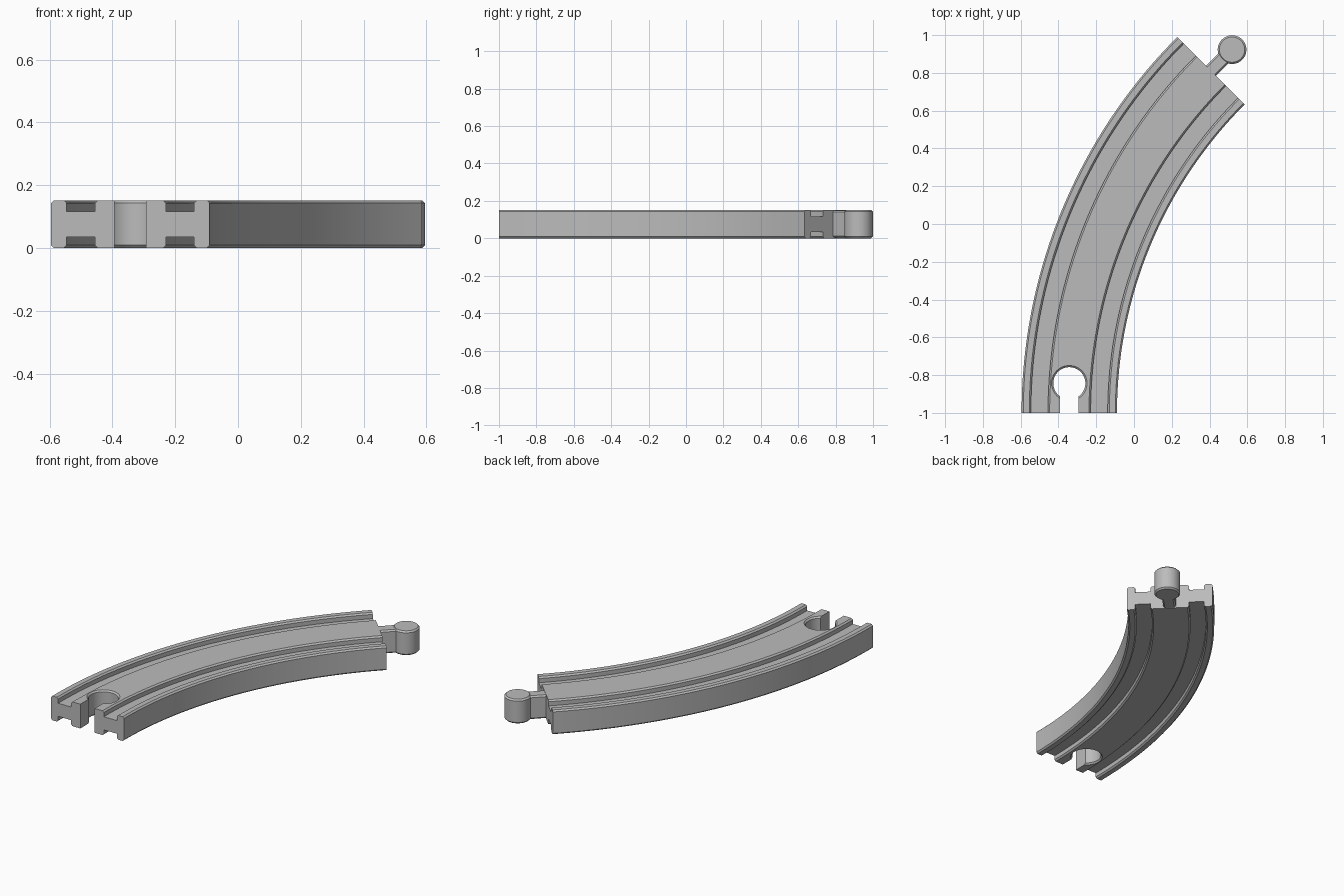
import bpy, bmesh
from math import radians, sin, cos, tau
from mathutils import Matrix

if "Cube" in bpy.data.objects:
    bpy.data.objects.remove(bpy.data.objects["Cube"])

HEIGHT = 0.152
CHAMFER = 0.009
CX, CY = 2.22, -1.0             # centre of the bend
R_MID, HALF_W = 2.5625, 0.2525
ANGLE = radians(45)
REACH = 0.157                   # end face to centre of knob or socket

grey = bpy.data.materials.new("plain grey")
grey.use_nodes = True
colour = (0.5, 0.5, 0.5, 1)
grey.diffuse_color = colour
grey.node_tree.nodes["Principled BSDF"].inputs["Base Color"].default_value = colour


def loft(name, rings):
    """Skin a list of equal point rings and cap both ends."""
    bm = bmesh.new()
    loops = [[bm.verts.new(p) for p in ring] for ring in rings]
    n = len(loops[0])
    for a, b in zip(loops, loops[1:]):
        for i in range(n):
            j = (i + 1) % n
            bm.faces.new((a[i], a[j], b[j], b[i]))
    bm.faces.new(loops[0])
    bm.faces.new(loops[-1])
    bmesh.ops.recalc_face_normals(bm, faces=bm.faces)
    mesh = bpy.data.meshes.new(name)
    bm.to_mesh(mesh)
    bm.free()
    mesh.materials.append(grey)
    ob = bpy.data.objects.new(name, mesh)
    bpy.context.collection.objects.link(ob)
    return ob


def activate(ob):
    bpy.ops.object.select_all(action='DESELECT')
    ob.select_set(True)
    bpy.context.view_layer.objects.active = ob


def smooth(ob):
    activate(ob)
    bpy.ops.object.shade_smooth_by_angle(angle=radians(30))


def disc_stack(name, x, y, levels, sides=48):
    """Upright round solid from (radius, z) levels."""
    return loft(name, [[(x + r * cos(tau * i / sides), y + r * sin(tau * i / sides), z)
                        for i in range(sides)] for r, z in levels])


def cut(target, cutter):
    cutter.hide_render = True
    activate(target)
    mod = target.modifiers.new("cut", 'BOOLEAN')
    mod.operation = 'DIFFERENCE'
    mod.solver = 'EXACT'
    mod.object = cutter
    bpy.ops.object.modifier_apply(modifier=mod.name)
    bpy.data.objects.remove(cutter)


# Track cross-section: one quarter, mirrored across and then top to bottom
c, floor = CHAMFER, 0.117
g_in, g_out = 0.113, 0.203      # wheel groove walls
quarter = [(g_in - c, HEIGHT), (g_in, HEIGHT - c), (g_in, floor), (g_out, floor),
           (g_out, HEIGHT - c), (g_out + c, HEIGHT),
           (HALF_W - c, HEIGHT), (HALF_W, HEIGHT - c)]
top = [(-u, z) for u, z in reversed(quarter)] + quarter
section = top + [(u, HEIGHT - z) for u, z in reversed(top)]

# Curved track body swept round the bend
STEPS = 48
rings = []
for s in range(STEPS + 1):
    a = ANGLE * s / STEPS
    rings.append([(CX - (R_MID + u) * cos(a), CY + (R_MID + u) * sin(a), z)
                  for u, z in section])
track = loft("curved_track", rings)

# Keyhole socket in the front end
sx, sy, sr = CX - R_MID, CY + REACH, 0.085
e = 0.02
cut(track, disc_stack("socket_cutter", sx, sy, [
    (sr + c + e, -e), (sr, c), (sr, HEIGHT - c), (sr + c + e, HEIGHT + e)]))
w = 0.05
cut(track, loft("slot_cutter", [
    [(sx - w, CY - e, z), (sx + w, CY - e, z), (sx + w, sy, z), (sx - w, sy, z)]
    for z in (-e, HEIGHT + e)]))
smooth(track)

# Connector at the far end: round knob on a narrow neck
ex, ey = CX - R_MID * cos(ANGLE), CY + R_MID * sin(ANGLE)
kr = 0.076
knob = disc_stack("connector_knob", ex + REACH * sin(ANGLE), ey + REACH * cos(ANGLE),
                  [(kr - c, 0), (kr, c), (kr, HEIGHT - c), (kr - c, HEIGHT)])
smooth(knob)

nw, low, high = 0.037, 0.003, HEIGHT - 0.003
neck_section = [(-nw, low + c), (c - nw, low), (nw - c, low), (nw, low + c),
                (nw, high - c), (nw - c, high), (c - nw, high), (-nw, high - c)]
neck = loft("connector_neck", [[(u, v, z) for u, z in neck_section]
                               for v in (-0.01, REACH - 0.02)])
neck.data.transform(Matrix.Translation((ex, ey, 0)) @ Matrix.Rotation(-ANGLE, 4, 'Z'))
smooth(neck)
